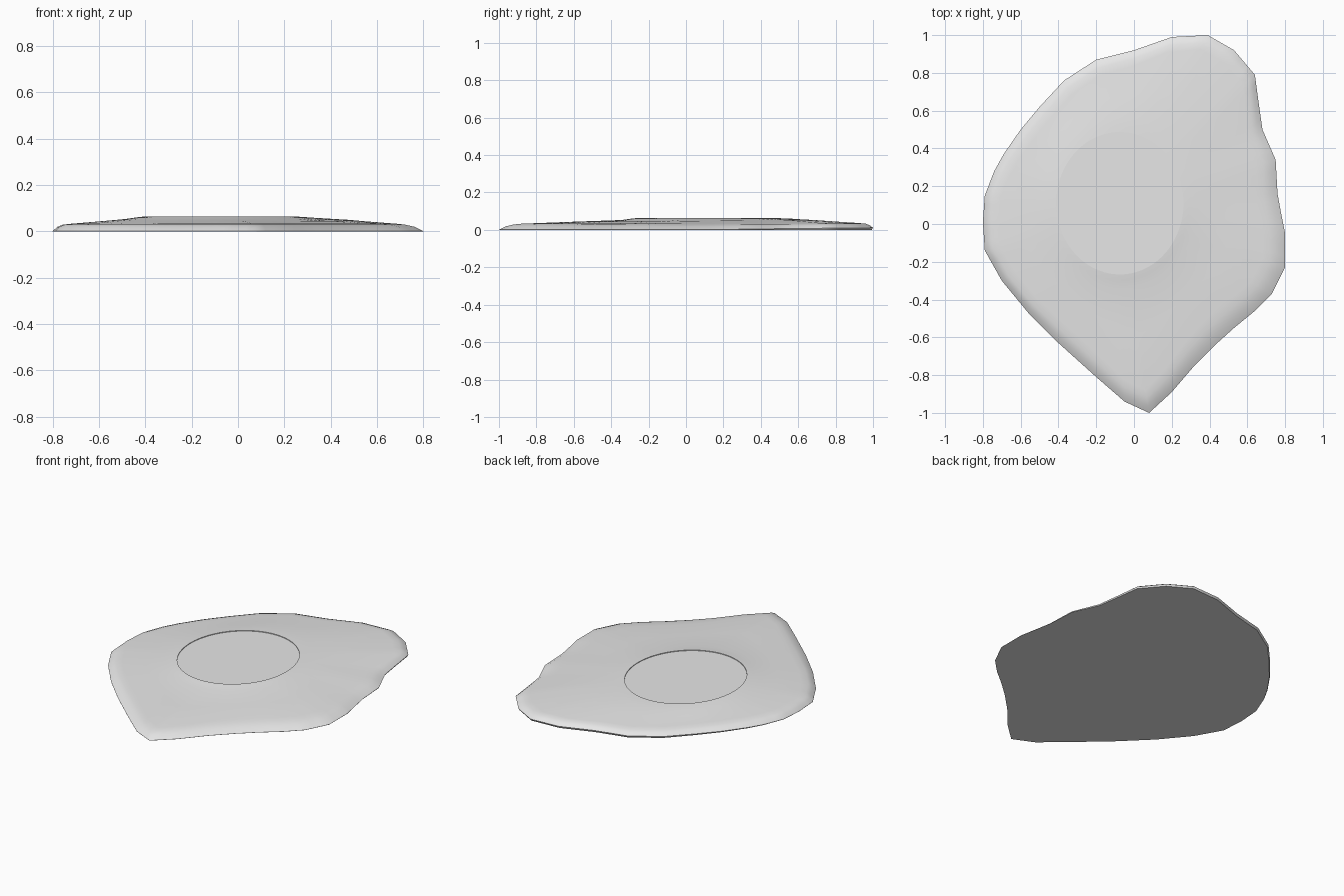
import bpy
import bmesh
import math
from mathutils import Vector

default_cube = bpy.data.objects.get("Cube")
if default_cube:
    bpy.data.objects.remove(default_cube, do_unlink=True)

# Single grey material
grey = bpy.data.materials.new("plain grey")
grey.use_nodes = True
grey.diffuse_color = (0.8, 0.8, 0.8, 1)
grey.node_tree.nodes["Principled BSDF"].inputs["Base Color"].default_value = grey.diffuse_color

# Irregular outline of the slab, counter-clockwise from the front tip
OUTLINE = [
    (.08, -1), (.2, -.89), (.32, -.75), (.43, -.64), (.53, -.55), (.64, -.46),
    (.73, -.37), (.8, -.23), (.8, -.05), (.78, .05), (.76, .16), (.75, .34),
    (.68, .5), (.66, .64), (.64, .79), (.53, .92), (.39, 1), (.2, .99),
    (0, .92), (-.2, .87), (-.37, .76), (-.5, .62), (-.6, .5), (-.69, .37),
    (-.74, .28), (-.79, .15), (-.8, .01), (-.79, -.14), (-.7, -.3),
    (-.56, -.47), (-.4, -.63), (-.2, -.81), (-.05, -.94),
]
CENTRE = Vector((-0.075, 0.11))
RADIUS_X, RADIUS_Y = 0.337, 0.377
LIP_Z, DISC_Z = 0.063, 0.059
STEPS = 3


def resample(points):
    """Split every straight outline edge into equal steps."""
    result = []
    for i, point in enumerate(points):
        a, b = Vector(point), Vector(points[(i + 1) % len(points)])
        result += [a.lerp(b, s / STEPS) for s in range(STEPS)]
    return result


def disc_edge(point):
    """Point on the oval rim in the direction of the given outline point."""
    d = (point - CENTRE).normalized()
    return CENTRE + d / math.hypot(d.x / RADIUS_X, d.y / RADIUS_Y)


def section(point):
    """Cross-section from the underside edge up and in to the oval rim."""
    rim = disc_edge(point)
    inward = (rim - point).normalized()
    span = (rim - point).length
    back = max(0, -inward.y)
    front_right = max(0, (inward.y - inward.x) / math.sqrt(2))
    bevel = 0.045 + 0.045 * front_right
    high = max(0, -inward.dot(Vector((0.5, 0.85))))
    near = LIP_Z - 0.010 + 0.008 * high
    steps = [
        (0.008 * back, 0),
        (0, 0.001 + 0.012 * back),
        (bevel * 0.45, 0.019 + 0.006 * back),
        (bevel, 0.029 + 0.005 * back),
        (bevel + 0.04, 0.033 + 0.004 * back),
        (span * 0.55, 0.044 + 0.008 * high),
        (span - 0.075, near),
        (span - 0.03, (near + LIP_Z * 2) / 3),
        (span, LIP_Z),
        (span, DISC_Z),
    ]
    return [(*(point + inward * d), z) for d, z in steps]


def finish(bm, name):
    bmesh.ops.recalc_face_normals(bm, faces=bm.faces)
    mesh = bpy.data.meshes.new(name)
    bm.to_mesh(mesh)
    bm.free()
    mesh.materials.append(grey)
    obj = bpy.data.objects.new(name, mesh)
    bpy.context.collection.objects.link(obj)
    bpy.ops.object.select_all(action="DESELECT")
    obj.select_set(True)
    bpy.context.view_layer.objects.active = obj
    bpy.ops.object.shade_smooth_by_angle(angle=math.radians(35))
    return obj


# Sloped slab: cross-sections bridged all the way round, closed by the
# underside and by the flat oval seat in the middle
bm = bmesh.new()
columns = [[bm.verts.new(co) for co in section(p)] for p in resample(OUTLINE)]
for a, b in zip(columns, columns[1:] + columns[:1]):
    for k in range(len(a) - 1):
        bm.faces.new((a[k], b[k], b[k + 1], a[k + 1]))
bm.faces.new([c[0] for c in reversed(columns)])
bm.faces.new([c[-1] for c in columns])
finish(bm, "slab_with_oval_seat")
